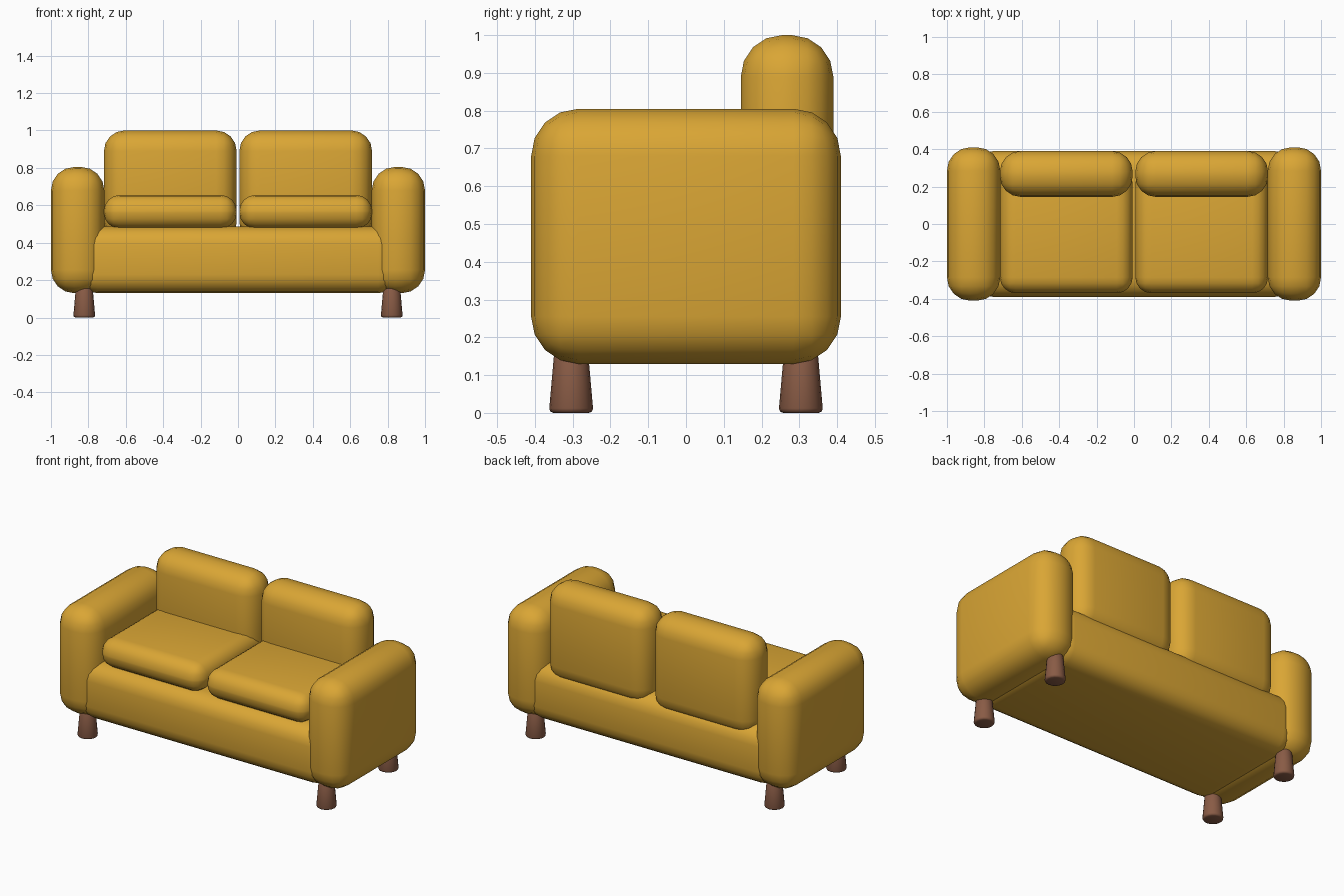
import bpy
import math

cube = bpy.data.objects.get("Cube")
if cube:
    bpy.data.objects.remove(cube, do_unlink=True)


def make_material(name, color):
    mat = bpy.data.materials.new(name)
    mat.use_nodes = True
    mat.diffuse_color = color
    mat.node_tree.nodes["Principled BSDF"].inputs["Base Color"].default_value = color
    return mat


fabric = make_material("mustard_fabric", (0.70, 0.38, 0.035, 1))
wood = make_material("brown_wood", (0.25, 0.105, 0.06, 1))


def finish(obj, name, mat, bevel, segments, angle):
    obj.name = name
    obj.data.materials.append(mat)
    mod = obj.modifiers.new("rounding", "BEVEL")
    mod.width = bevel
    mod.segments = segments
    mod.limit_method = "ANGLE"
    mod.angle_limit = math.radians(40)
    bpy.ops.object.modifier_apply(modifier=mod.name)
    bpy.ops.object.shade_smooth_by_angle(angle=math.radians(angle))


def padded_box(name, low, high, bevel):
    """Upholstered block between two corners with soft rounded edges."""
    centre = [(a + b) / 2 for a, b in zip(low, high)]
    bpy.ops.mesh.primitive_cube_add(size=1, location=centre)
    obj = bpy.context.object
    obj.scale = [b - a for a, b in zip(low, high)]
    bpy.ops.object.transform_apply(location=False, rotation=False, scale=True)
    finish(obj, name, fabric, bevel, 4, 60)


def mirrored_box(name, low, high, bevel):
    padded_box("left_" + name, low, high, bevel)
    padded_box("right_" + name, (-high[0], *low[1:]), (-low[0], *high[1:]), bevel)


# Upholstery
padded_box("seat_base", (-0.85, -0.39, 0.13), (0.85, 0.39, 0.487), 0.10)
mirrored_box("arm", (0.715, -0.41, 0.13), (1.0, 0.41, 0.805), 0.125)
mirrored_box("seat_cushion", (0.007, -0.37, 0.475), (0.717, 0.30, 0.655), 0.085)
mirrored_box("back_cushion", (0.007, 0.145, 0.40), (0.717, 0.39, 1.0), 0.11)

# Flared legs
for side, x in (("left", 0.822), ("right", -0.822)):
    for end, y in (("front", -0.304), ("back", 0.304)):
        bpy.ops.mesh.primitive_cone_add(
            vertices=16, radius1=0.059, radius2=0.044, depth=0.17,
            location=(x, y, 0.085))
        finish(bpy.context.object, f"{end}_{side}_leg", wood, 0.012, 2, 50)
